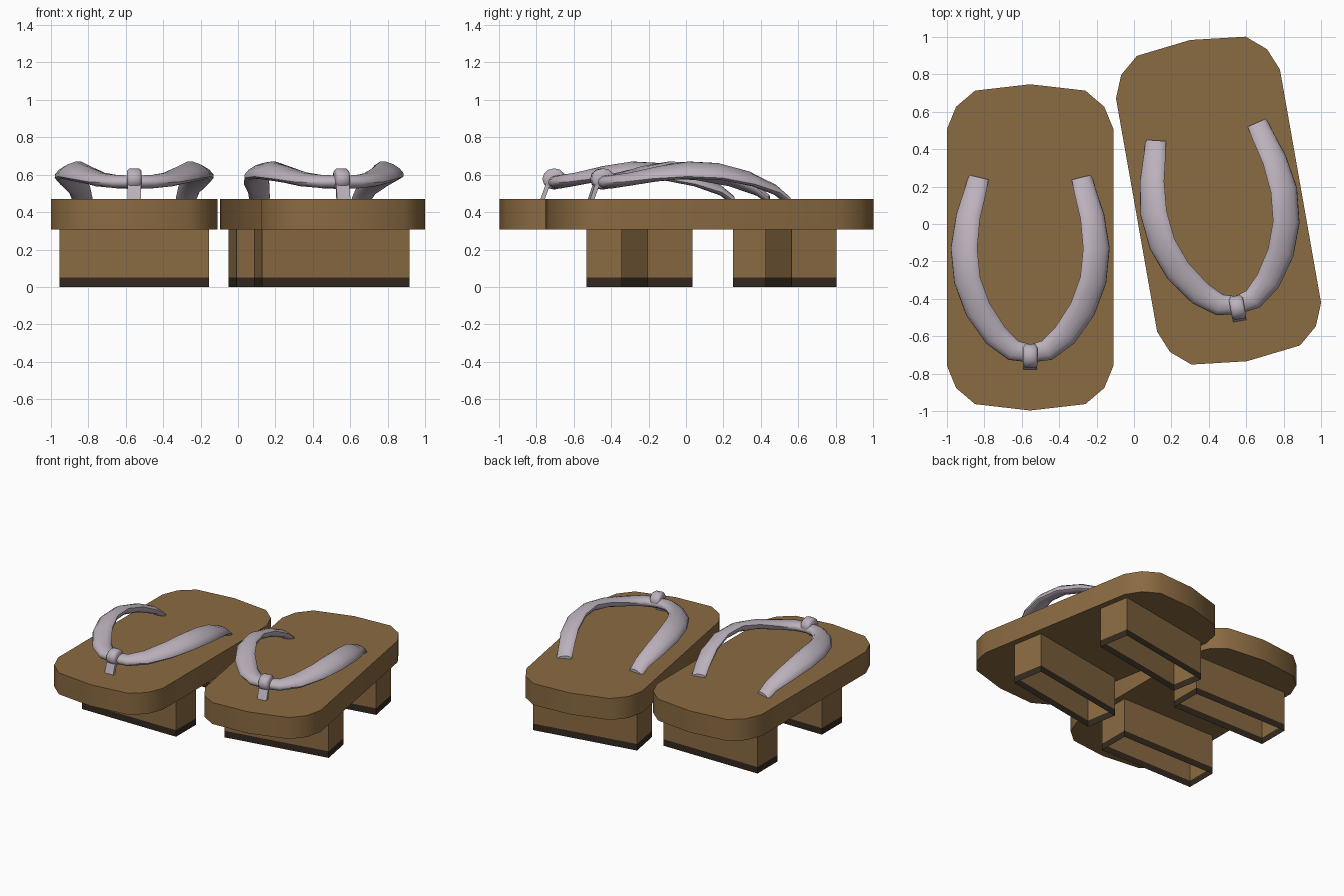
import bpy, bmesh, math
from mathutils import Vector, Matrix

if "Cube" in bpy.data.objects:
    bpy.data.objects.remove(bpy.data.objects["Cube"])


def material(name, rgb):
    m = bpy.data.materials.new(name)
    m.diffuse_color = (*rgb, 1)
    m.use_nodes = True
    m.node_tree.nodes["Principled BSDF"].inputs["Base Color"].default_value = m.diffuse_color
    return m


WOOD = material("brown wood", (0.255, 0.145, 0.054))
DARK = material("dark rubber", (0.034, 0.022, 0.014))
CLOTH = material("pale grey cloth", (0.50, 0.44, 0.50))


def build(name, verts, faces, mats, frame, smooth=None, indices=None):
    me = bpy.data.meshes.new(name)
    me.from_pydata([tuple(frame @ Vector(v)) for v in verts], [], faces)
    for m in mats:
        me.materials.append(m)
    if indices:
        for p, i in zip(me.polygons, indices):
            p.material_index = i
    else:
        # closed parts: make all normals point outwards
        bm = bmesh.new()
        bm.from_mesh(me)
        bmesh.ops.recalc_face_normals(bm, faces=bm.faces)
        bm.to_mesh(me)
        bm.free()
    ob = bpy.data.objects.new(name, me)
    bpy.context.collection.objects.link(ob)
    if smooth:
        bpy.ops.object.select_all(action='DESELECT')
        ob.select_set(True)
        bpy.context.view_layer.objects.active = ob
        bpy.ops.object.shade_smooth_by_angle(angle=math.radians(smooth))
    return ob


def loft(rings):
    """Vertices and faces joining equal-sized closed rings."""
    n = len(rings[0])
    verts = [v for r in rings for v in r]
    faces = [(k * n + i, k * n + (i + 1) % n, (k + 1) * n + (i + 1) % n, (k + 1) * n + i)
             for k in range(len(rings) - 1) for i in range(n)]
    return verts, faces


def capped(rings):
    verts, faces = loft(rings)
    n = len(rings[0])
    return verts, faces + [tuple(reversed(range(n))),
                           tuple(range(len(verts) - n, len(verts)))]


def deck(frame):
    # board with clipped corners
    q = [(0.445, 0.633), (0.396, 0.752), (0.295, 0.838), (0, 0.872)]
    top = q + [(-x, y) for x, y in q[-2::-1]]
    outline = top + [(-x, -y) for x, y in top]
    v, f = capped([[(x, y, z) for x, y in outline] for z in (0.306, 0.471)])
    build("deck", v, f, [WOOD], frame, smooth=50)


def tooth(name, y, frame):
    # open-bottomed thin-walled block with a dark band at its foot
    rings = [[(-0.40, y - 0.122, z), (0.40, y - 0.122, z), (0.40, y + 0.122, z), (-0.40, y + 0.122, z)]
             for z in (0, 0.05, 0.306)]
    v, f = loft(rings)
    build(name, v, f, [WOOD, DARK], frame, indices=[1] * 4 + [0] * 4)


def strap(frame):
    # x, y, z, half width, half thickness, outward tilt
    half = [(0, -0.567, 0.56, 0.048, 0.036, 0), (0.09, -0.55, 0.562, 0.058, 0.036, 5),
            (0.185, -0.47, 0.575, 0.068, 0.035, 12), (0.28, -0.33, 0.605, 0.075, 0.035, 20),
            (0.337, -0.175, 0.625, 0.079, 0.035, 26), (0.354, -0.005, 0.617, 0.079, 0.034, 26),
            (0.332, 0.165, 0.578, 0.071, 0.032, 24), (0.292, 0.305, 0.52, 0.060, 0.029, 15),
            (0.275, 0.375, 0.465, 0.055, 0.026, 10)]
    path = [(-p[0], *p[1:]) for p in half[:0:-1]] + half
    pts = [Vector(p[:3]) for p in path]
    up, rings = Vector((0, 0, 1)), []
    for k, (p, c) in enumerate(zip(path, pts)):
        t = pts[min(k + 1, len(pts) - 1)] - pts[max(k - 1, 0)]
        n = Vector((t.y, -t.x, 0)).normalized()
        tilt = math.radians(p[5])
        a = n * math.cos(tilt) - up * math.sin(tilt)
        b = n * math.sin(tilt) + up * math.cos(tilt)
        rings.append([c + a * p[3] * math.cos(s) + b * p[4] * math.sin(s)
                      for s in (math.tau * i / 12 for i in range(12))])
    v, f = capped(rings)
    build("strap", v, f, [CLOTH], frame, smooth=50)


def knot(frame):
    # rounded wrap over the strap at the toe
    rings = []
    for x, s in ((-0.038, 0.8), (-0.026, 1), (0.026, 1), (0.038, 0.8)):
        rings.append([(x, -0.58 + 0.063 * s * math.cos(a), 0.577 + 0.057 * s * math.sin(a))
                      for a in (math.tau * i / 12 for i in range(12))])
    v, f = capped(rings)
    build("knot", v, f, [CLOTH], frame, smooth=50)
    # toe thong running down into the deck
    rings = [[(x, y + d, z) for x, d in ((-0.036, -0.012), (0.036, -0.012), (0.036, 0.012), (-0.036, 0.012))]
             for y, z in ((-0.645, 0.46), (-0.61, 0.56))]
    v, f = capped(rings)
    build("toe_thong", v, f, [CLOTH], frame)


# the pair: one straight, one turned ten degrees
for x, y, turn in ((-0.555, -0.125, 0), (0.452, 0.125, 10)):
    frame = Matrix.Translation((x, y, 0)) @ Matrix.Rotation(math.radians(turn), 4, 'Z')
    deck(frame)
    tooth("front_tooth", -0.285, frame)
    tooth("rear_tooth", 0.498, frame)
    strap(frame)
    knot(frame)
